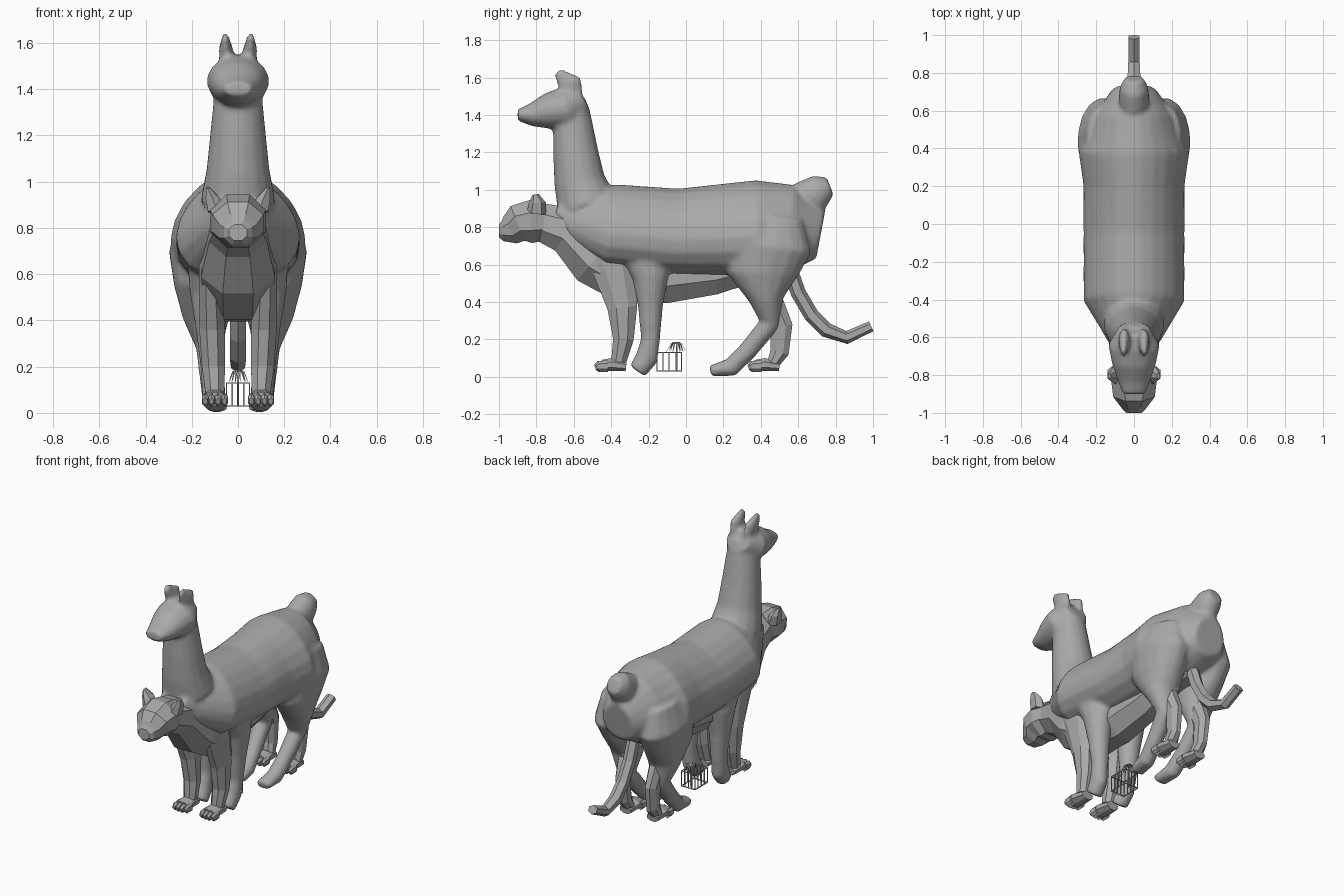
import bpy, bmesh, math, random
from mathutils import Vector

cube = bpy.data.objects.get("Cube")
if cube:
    bpy.data.objects.remove(cube)

grey = bpy.data.materials.new("plain grey")
grey.use_nodes = True
grey.diffuse_color = (0.4, 0.4, 0.4, 1)
grey.node_tree.nodes["Principled BSDF"].inputs["Base Color"].default_value = grey.diffuse_color


def at(y, z, deep, wide=None):
    """One oval ring on a part's centre line, with its half depth and half width."""
    return Vector((0, y, z)), deep, deep if wide is None else wide


def loft(bm, rings, sides=8, spread=None, egg=0):
    """Skin rings set square to their path; spread mirrors the part from its first x to
    its last, and egg narrows the upper half of each ring and widens the lower."""
    last = len(rings) - 1
    start, end = spread or (0, 0)
    grow = 1 / math.cos(math.pi / sides)
    for mirror in ((1, -1) if spread else (1,)):
        loops = []
        for i, (centre, deep, wide) in enumerate(rings):
            along = (rings[min(i + 1, last)][0] - rings[max(i - 1, 0)][0]).normalized()
            normal = Vector((0, -along.z, along.y))
            across = Vector((mirror, 0, 0))
            middle = centre + across * (start + (end - start) * i / last)
            loop = []
            for k in range(sides):
                angle = math.tau * (k + 0.5) / sides
                up = math.sin(angle)
                offset = across * wide * math.cos(angle) * (1 - egg * up) + normal * deep * up
                loop.append(bm.verts.new(middle + offset * grow))
            loops.append(loop)
        faces = [bm.faces.new(loops[0]), bm.faces.new(loops[-1])]
        for low, high in zip(loops, loops[1:]):
            for k in range(sides):
                faces.append(bm.faces.new((low[k - 1], low[k], high[k], high[k - 1])))
        bmesh.ops.recalc_face_normals(bm, faces=faces)


def finish(bm, name):
    mesh = bpy.data.meshes.new(name)
    bm.to_mesh(mesh)
    bm.free()
    mesh.materials.append(grey)
    obj = bpy.data.objects.new(name, mesh)
    bpy.context.collection.objects.link(obj)
    return obj


def part(name, rings, sides=8, spread=None):
    bm = bmesh.new()
    loft(bm, rings, sides, spread)
    finish(bm, name)


# Woolly animal: overlapping lofts fused into one smooth skin
trunk = [
    at(y=-.69, z=.9, deep=.06, wide=.09),
    at(y=-.6, z=.86, deep=.15, wide=.14),
    at(y=-.4, z=.8, deep=.23, wide=.26),
    at(y=-.05, z=.77, deep=.235, wide=.26),
    at(y=.2, z=.78, deep=.25, wide=.26),
    at(y=.38, z=.79, deep=.26, wide=.285),
    at(y=.56, z=.79, deep=.235, wide=.22),
    at(y=.72, z=.76, deep=.13, wide=.11),
]
neck = [
    at(y=-.53, z=.92, deep=.16),
    at(y=-.57, z=1.05, deep=.135),
    at(y=-.59, z=1.2, deep=.12),
    at(y=-.61, z=1.4, deep=.1),
    at(y=-.6, z=1.5, deep=.06, wide=.1),
]
head = [
    at(y=-.55, z=1.49, deep=.07, wide=.08),
    at(y=-.64, z=1.435, deep=.115, wide=.135),
    at(y=-.74, z=1.42, deep=.095, wide=.115),
    at(y=-.83, z=1.4, deep=.06, wide=.085),
    at(y=-.9, z=1.4, deep=.03, wide=.06),
]
rump_tail = [
    at(y=.62, z=.9, deep=.06),
    at(y=.66, z=.96, deep=.105, wide=.08),
    at(y=.72, z=1, deep=.085, wide=.075),
    at(y=.77, z=1.02, deep=.05),
]
ear = [
    at(y=-.61, z=1.48, deep=.06, wide=.025),
    at(y=-.62, z=1.57, deep=.065, wide=.03),
    at(y=-.69, z=1.63, deep=.025, wide=.012),
]
front_leg = [
    at(y=-.24, z=.74, deep=.15, wide=.09),
    at(y=-.19, z=.53, deep=.095, wide=.085),
    at(y=-.19, z=.37, deep=.065),
    at(y=-.19, z=.2, deep=.05),
    at(y=-.21, z=.1, deep=.06, wide=.05),
    at(y=-.26, z=.03, deep=.05),
]
hind_leg = [
    at(y=.46, z=.86, deep=.16, wide=.07),
    at(y=.44, z=.7, deep=.23, wide=.135),
    at(y=.41, z=.55, deep=.19, wide=.125),
    at(y=.43, z=.41, deep=.09, wide=.1),
    at(y=.445, z=.28, deep=.055),
    at(y=.33, z=.14, deep=.05),
    at(y=.24, z=.05, deep=.05),
    at(y=.13, z=.03, deep=.03, wide=.05),
]
bm = bmesh.new()
loft(bm, trunk, sides=20, egg=.2)
for rings in (neck, head, rump_tail):
    loft(bm, rings, sides=16)
loft(bm, ear, spread=(.05, .055))
loft(bm, front_leg, sides=12, spread=(.13, .1))
loft(bm, hind_leg, sides=16, spread=(.175, .09))
woolly = finish(bm, "woolly_animal")
fuse = woolly.modifiers.new("fuse", "REMESH")
fuse.mode = "VOXEL"
fuse.voxel_size = 0.013
fuse.use_smooth_shade = True
soften = woolly.modifiers.new("soften", "SMOOTH")
soften.iterations = 6

# Big cat: flat faceted trunk, head, ears and tail
part("cat_trunk", [
    at(y=-.78, z=.83, deep=.1, wide=.1),
    at(y=-.63, z=.785, deep=.13, wide=.125),
    at(y=-.48, z=.64, deep=.16),
    at(y=-.34, z=.55, deep=.15),
    at(y=-.1, z=.55, deep=.155, wide=.125),
    at(y=.15, z=.57, deep=.13, wide=.11),
    at(y=.34, z=.61, deep=.11),
    at(y=.55, z=.6, deep=.07, wide=.09),
])
part("cat_head", [
    at(y=-.75, z=.83, deep=.1, wide=.1),
    at(y=-.83, z=.83, deep=.115, wide=.12),
    at(y=-.9, z=.82, deep=.1, wide=.11),
    at(y=-.94, z=.785, deep=.08),
    at(y=-.98, z=.78, deep=.055, wide=.06),
    at(y=-1, z=.78, deep=.035, wide=.04),
])
part("cat_ears", [
    at(y=-.8, z=.87, deep=.045, wide=.04),
    at(y=-.795, z=.93, deep=.04, wide=.03),
    at(y=-.805, z=.975, deep=.015, wide=.007),
], sides=6, spread=(.09, .13))
part("cat_tail", [
    at(y=.54, z=.62, deep=.035),
    at(y=.6, z=.45, deep=.035),
    at(y=.67, z=.33, deep=.035),
    at(y=.75, z=.25, deep=.035),
    at(y=.86, z=.21, deep=.03),
    at(y=.99, z=.27, deep=.025, wide=.03),
], sides=6)

# Big cat legs and paws
part("cat_front_legs", [
    at(y=-.46, z=.76, deep=.1, wide=.045),
    at(y=-.385, z=.58, deep=.115, wide=.05),
    at(y=-.34, z=.37, deep=.08, wide=.055),
    at(y=-.335, z=.2, deep=.055, wide=.05),
    at(y=-.36, z=.08, deep=.04),
], spread=(.125, .1))
part("cat_hind_legs", [
    at(y=.43, z=.6, deep=.14, wide=.055),
    at(y=.45, z=.4, deep=.07, wide=.05),
    at(y=.51, z=.27, deep=.06, wide=.04),
    at(y=.5, z=.13, deep=.05, wide=.035),
    at(y=.46, z=.06, deep=.03, wide=.04),
], spread=(.12, .1))


def paws(name, heel):
    """A pair of paws reaching forward from the heel, with four toes on each."""
    bm = bmesh.new()
    loft(bm, [at(heel, .055, deep=.025, wide=.04),
              at(heel - .08, .065, deep=.035, wide=.05),
              at(heel - .13, .06, deep=.03, wide=.05)], spread=(.1, .1))
    for toe in (-1.5, -.5, .5, 1.5):
        x = .1 + toe * .028
        tip = heel - .17 + abs(toe) * .008
        loft(bm, [at(tip + .06, .057, deep=.027, wide=.014),
                  at(tip + .015, .055, deep=.025, wide=.014),
                  at(tip, .05, deep=.013, wide=.009)], sides=6, spread=(x, x))
    finish(bm, name)


paws("cat_front_paws", heel=-.32)
paws("cat_hind_paws", heel=.5)


def bar(bm, centre, size):
    made = bmesh.ops.create_cube(bm, size=1)["verts"]
    bmesh.ops.scale(bm, vec=size, verts=made)
    bmesh.ops.translate(bm, vec=centre, verts=made)


# Small slatted crate
bm = bmesh.new()
middle, half_x, half_y, thick, tall = -.09, .05, .065, .005, .1
for side in (-1, 1):
    for z in (.03, .13):
        bar(bm, (side * half_x, middle, z), (thick, 2 * half_y, thick))
        bar(bm, (0, middle + side * half_y, z), (2 * half_x, thick, thick))
    for step in (-1, -.5, 0, .5, 1):
        bar(bm, (side * half_x, middle + step * half_y, .08), (thick, thick, tall))
        bar(bm, (step * half_x, middle + side * half_y, .08), (thick, thick, tall))
finish(bm, "crate")

# Tuft of drooping leaves on a thin stem
random.seed(3)
bm = bmesh.new()
bar(bm, (0, -.05, .105), (.008, .008, .15))
leaves = 14
for k in range(leaves):
    angle = math.tau * k / leaves
    out = Vector((math.cos(angle), math.sin(angle), 0))
    across = Vector((-out.y, out.x, 0))
    reach = random.uniform(.04, .055)
    rows = []
    for t in (0, .3, .6, 1):
        rise = .07 * t - .11 * t * t
        width = .001 + .015 * t * (1 - t)
        centre = Vector((0, -.05, .175 + rise)) + out * reach * t
        rows.append([bm.verts.new(centre + across * width * s) for s in (-1, 1)])
    for a, b in zip(rows, rows[1:]):
        bm.faces.new((a[0], a[1], b[1], b[0]))
finish(bm, "leaf_tuft")
